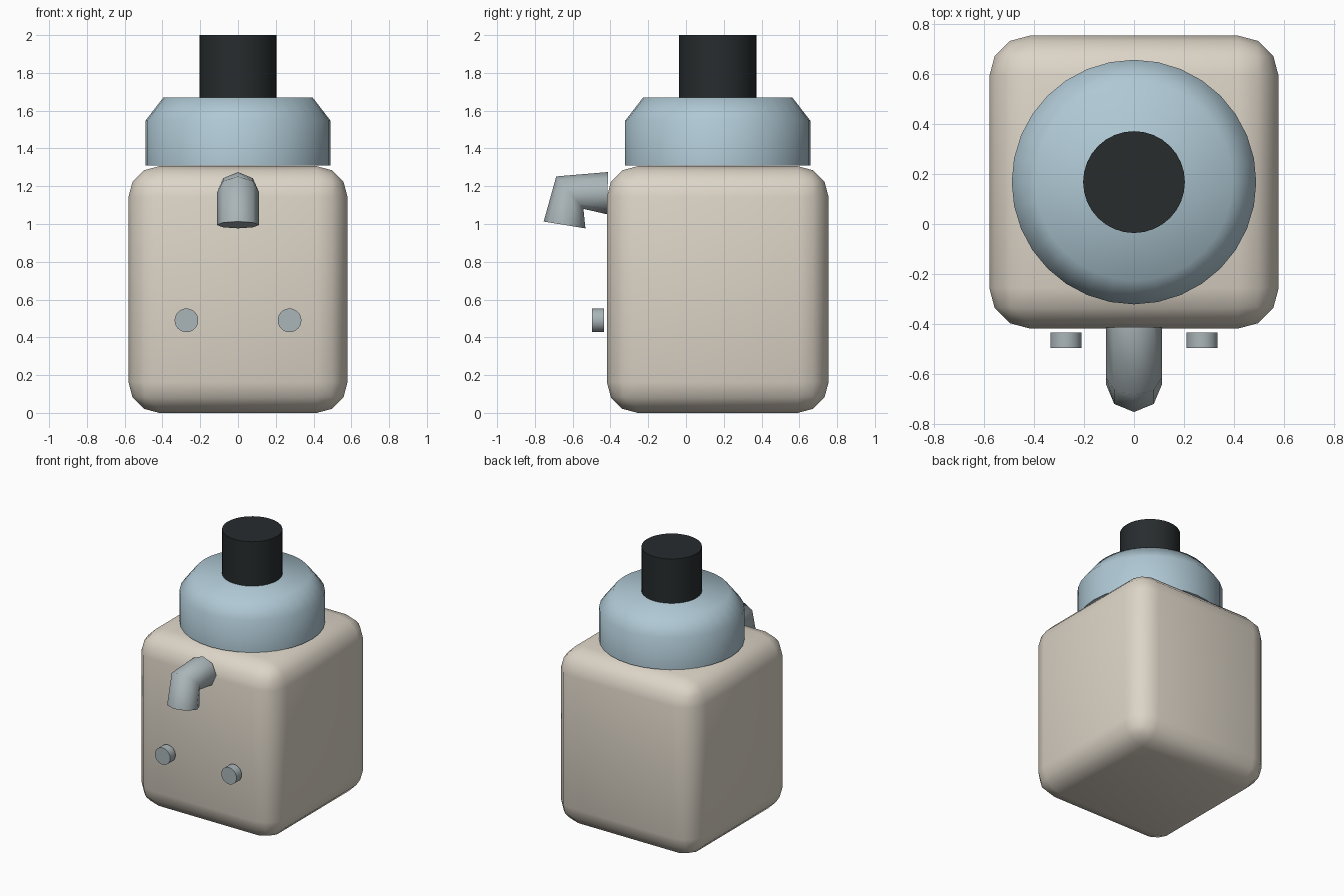
import bpy, bmesh, math
from mathutils import Matrix

if "Cube" in bpy.data.objects:
    bpy.data.objects.remove(bpy.data.objects["Cube"])


def material(name, rgb):
    m = bpy.data.materials.new(name)
    m.diffuse_color = (*rgb, 1)
    m.use_nodes = True
    m.node_tree.nodes["Principled BSDF"].inputs["Base Color"].default_value = m.diffuse_color
    return m


CREAM = material("cream", (0.72, 0.66, 0.57))
BLUE = material("pale_blue", (0.43, 0.58, 0.66))
BLACK = material("black", (0.02, 0.025, 0.027))
METAL = material("metal", (0.40, 0.46, 0.48))


def add(name, bm, mat, angle=60):
    bmesh.ops.recalc_face_normals(bm, faces=bm.faces)
    mesh = bpy.data.meshes.new(name)
    bm.to_mesh(mesh)
    bm.free()
    mesh.materials.append(mat)
    ob = bpy.data.objects.new(name, mesh)
    bpy.context.collection.objects.link(ob)
    bpy.ops.object.select_all(action='DESELECT')
    ob.select_set(True)
    bpy.context.view_layer.objects.active = ob
    bpy.ops.object.shade_smooth_by_angle(angle=math.radians(angle))
    return ob


def cylinder(name, radius, depth, matrix, mat, segments=32):
    bm = bmesh.new()
    bmesh.ops.create_cone(bm, cap_ends=True, segments=segments, radius1=radius,
                          radius2=radius, depth=depth, matrix=matrix)
    return add(name, bm, mat)


# Rounded body
bm = bmesh.new()
bmesh.ops.create_cube(bm, size=1, matrix=Matrix.Translation((0, 0.168, 0.653))
                      @ Matrix.Diagonal((1.16, 1.174, 1.306, 1)))
bmesh.ops.bevel(bm, geom=bm.edges[:], offset=0.163, offset_type='OFFSET',
                segments=3, profile=0.5, affect='EDGES')
add("body", bm, CREAM)

# Collar: stacked rings with a chamfered top
bm = bmesh.new()
rings = []
for r, z in [(0.49, 1.309), (0.49, 1.547), (0.395, 1.67)]:
    rings.append([bm.verts.new((r * math.sin(i * math.tau / 32),
                                0.168 + r * math.cos(i * math.tau / 32), z))
                  for i in range(32)])
for a, b in zip(rings, rings[1:]):
    for i in range(32):
        j = (i + 1) % 32
        bm.faces.new((a[i], a[j], b[j], b[i]))
bm.faces.new(rings[0])
bm.faces.new(rings[-1])
add("collar", bm, BLUE)

# Top tube
cylinder("top_tube", 0.204, 0.35, Matrix.Translation((0, 0.168, 1.825)), BLACK)

# Front knobs
for side, x in (("left", -0.273), ("right", 0.273)):
    cylinder(side + "_knob", 0.0625, 0.062,
             Matrix.Translation((x, -0.466, 0.49)) @ Matrix.Rotation(math.pi / 2, 4, 'X'),
             METAL)

# Bent eight-sided spout
curve = bpy.data.curves.new("spout", 'CURVE')
curve.dimensions = '3D'
curve.bevel_depth = 0.112
curve.bevel_resolution = 2
curve.use_fill_caps = True
spline = curve.splines.new('POLY')
path = [(-0.415, 1.163), (-0.615, 1.166), (-0.643, 0.995)]
spline.points.add(len(path) - 1)
for p, (y, z) in zip(spline.points, path):
    p.co = (0, y, z, 1)
curve.materials.append(METAL)
bpy.context.collection.objects.link(bpy.data.objects.new("spout", curve))
